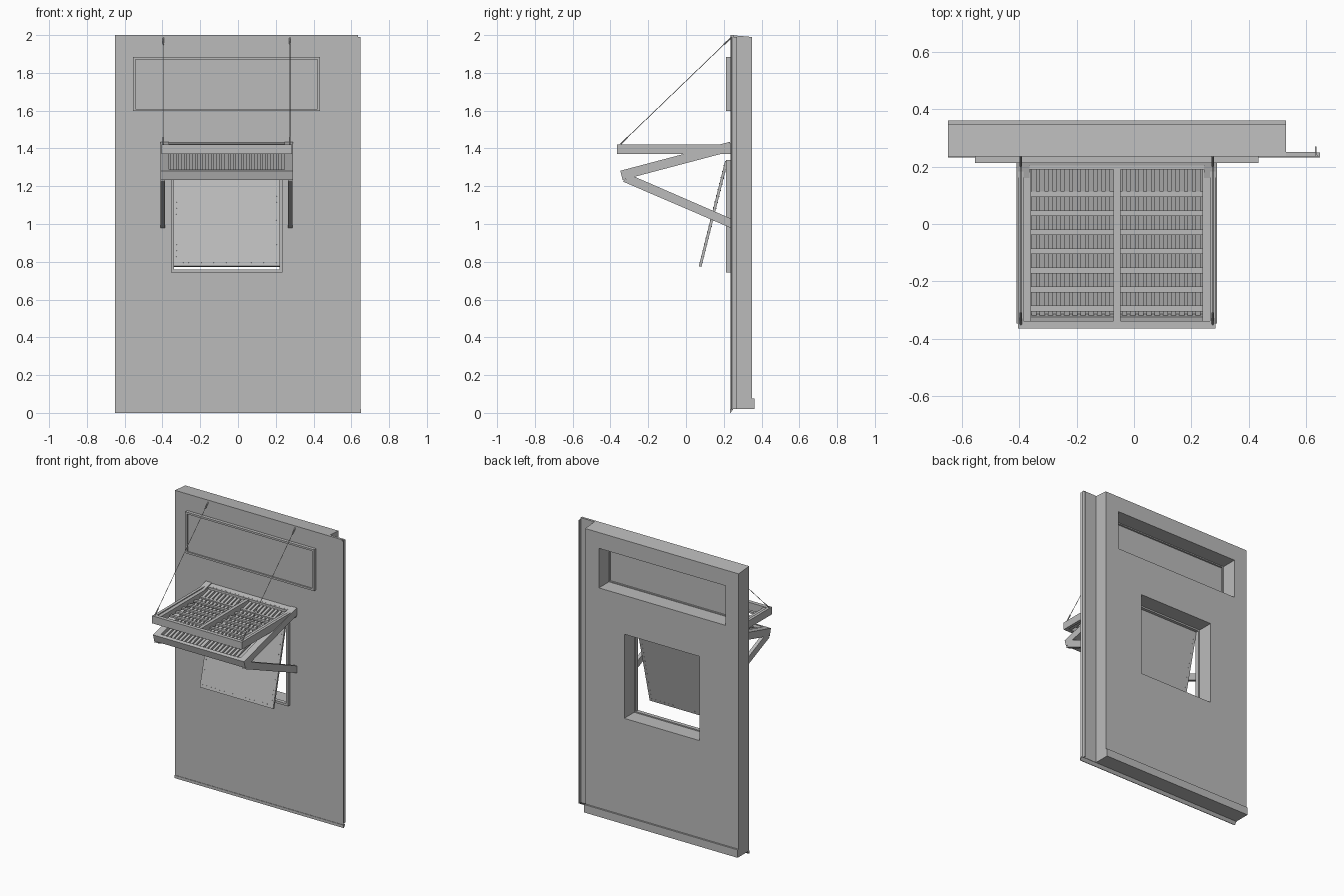
import bpy, bmesh, math
from mathutils import Matrix, Vector

if "Cube" in bpy.data.objects:
    bpy.data.objects.remove(bpy.data.objects["Cube"], do_unlink=True)

grey = bpy.data.materials.new("plain_grey")
grey.use_nodes = True
grey.diffuse_color = (0.5, 0.5, 0.5, 1)
grey.node_tree.nodes["Principled BSDF"].inputs["Base Color"].default_value = (0.5, 0.5, 0.5, 1)


def finish(name, bm):
    bmesh.ops.recalc_face_normals(bm, faces=bm.faces)
    mesh = bpy.data.meshes.new(name)
    bm.to_mesh(mesh)
    bm.free()
    mesh.materials.append(grey)
    obj = bpy.data.objects.new(name, mesh)
    bpy.context.collection.objects.link(obj)
    return obj


def boxes(name, spans, matrix=Matrix()):
    """One object from boxes given as (x0, x1, y0, y1, z0, z1)."""
    bm = bmesh.new()
    for x0, x1, y0, y1, z0, z1 in spans:
        place = Matrix.Translation(((x0 + x1) / 2, (y0 + y1) / 2, (z0 + z1) / 2))
        size = Matrix.Diagonal((x1 - x0, y1 - y0, z1 - z0, 1))
        bmesh.ops.create_cube(bm, size=1, matrix=matrix @ place @ size)
    return finish(name, bm)


def prism(name, outline, start, length, axis):
    """Extrude an outline along x (outline in y, z) or z (outline in x, y)."""
    bm = bmesh.new()
    if axis == "x":
        pts = [(start, a, b) for a, b in outline]
        move = Vector((length, 0, 0))
    else:
        pts = [(a, b, start) for a, b in outline]
        move = Vector((0, 0, length))
    face = bm.faces.new([bm.verts.new(p) for p in pts])
    out = bmesh.ops.extrude_face_region(bm, geom=[face])
    verts = [v for v in out["geom"] if isinstance(v, bmesh.types.BMVert)]
    bmesh.ops.translate(bm, vec=move, verts=verts)
    return finish(name, bm)


def rods(name, items, sides=8):
    """One object from rods given as (start, end, radius)."""
    bm = bmesh.new()
    for a, b, r in items:
        a, b = Vector(a), Vector(b)
        turn = (b - a).to_track_quat("Z", "Y").to_matrix().to_4x4()
        bmesh.ops.create_cone(bm, cap_ends=True, segments=sides, radius1=r, radius2=r,
                              depth=(b - a).length, matrix=Matrix.Translation((a + b) / 2) @ turn)
    return finish(name, bm)


def frame(x0, x1, z0, z1, y0, y1, w):
    return [(x0, x0 + w, y0, y1, z0, z1), (x1 - w, x1, y0, y1, z0, z1),
            (x0 + w, x1 - w, y0, y1, z0, z0 + w), (x0 + w, x1 - w, y0, y1, z1 - w, z1)]


# Wall panel with two window openings
wall = prism("wall_panel", [(0.235, 0.02), (0.35, 0.02), (0.35, 1.99), (0.235, 2.0)], -0.65, 1.18, "x")
cutter = boxes("opening_cutter", [(-0.55, 0.425, 0.1, 0.5, 1.605, 1.88),
                                  (-0.35, 0.23, 0.1, 0.5, 0.75, 1.335)])
cutter.hide_render = True
cut = wall.modifiers.new("openings", "BOOLEAN")
cut.object = cutter
cut.solver = "EXACT"
bpy.context.view_layer.objects.active = wall
bpy.ops.object.modifier_apply(modifier=cut.name)
bpy.data.objects.remove(cutter, do_unlink=True)

# Side flange with a hooked lip, rear skirting and bottom drip edge
boxes("side_flange", [(0.53, 0.635, 0.235, 0.252, 0.02, 2.0), (0.632, 0.637, 0.24, 0.27, 0.02, 1.99)])
prism("flange_lip", [(0.585, 0.245), (0.6, 0.235), (0.648, 0.235), (0.632, 0.246)], 0.02, 1.97, "z")
boxes("rear_skirting", [(-0.65, 0.53, 0.35, 0.362, 0.02, 0.075)])
prism("drip_edge", [(0.232, 0.0), (0.236, 0.0), (0.25, 0.02), (0.232, 0.02)], -0.65, 1.3, "x")

# Fixed upper window
boxes("upper_window_frame", frame(-0.555, 0.435, 1.597, 1.885, 0.213, 0.24, 0.013))
boxes("upper_window_pane", [(-0.542, 0.422, 0.222, 0.228, 1.61, 1.872)])

# Lower window frame and its tilted sash
boxes("lower_window_frame", frame(-0.355, 0.235, 0.742, 1.34, 0.213, 0.24, 0.016))
sash = Matrix.Translation((0, 0.214, 1.333)) @ Matrix.Rotation(math.radians(-14), 4, "X")
boxes("tilted_sash", [(-0.342, 0.222, -0.007, 0.007, -0.575, 0)], sash)
rivets = []
for i in range(17):
    t = i / 16
    spots = [(-0.325 + 0.53 * t, -0.555), (-0.325, -0.555 + 0.53 * t), (0.205, -0.555 + 0.53 * t)]
    rivets += [(sash @ Vector((x, -0.009, z)), sash @ Vector((x, 0.009, z)), 0.003) for x, z in spots]
rods("sash_rivets", rivets, 6)

# Upper awning: flat frame with stiles and cross slats
left, right, mid = -0.405, 0.285, -0.06
upper = [(left, right, -0.365, -0.338, 1.37, 1.422),
         (left + 0.02, right - 0.02, 0.19, 0.235, 1.37, 1.422),
         (mid - 0.012, mid + 0.012, -0.338, 0.19, 1.375, 1.418)]
for side, inward in ((left, 1), (right, -1)):
    a, b, c = side, side + inward * 0.02, side + inward * 0.045
    upper.append((min(a, b), max(a, b), -0.338, 0.235, 1.37, 1.422))
    upper.append((min(b, c), max(b, c), -0.338, 0.19, 1.375, 1.416))
boxes("upper_awning_frame", upper)
boxes("upper_awning_slats", [(left + 0.045, right - 0.045, y - 0.01, y + 0.01, 1.378, 1.39)
                             for y in [-0.295 + 0.0665 * i for i in range(7)]])

# Lower awning: sloping frame with lengthwise slats over a backing sheet
slope = Matrix.Translation((0, 0.232, 1.435)) @ Matrix.Rotation(math.radians(14.8), 4, "X")
left, right = -0.41, 0.29
boxes("lower_awning_frame", [(left, left + 0.045, -0.6, 0, -0.05, 0),
                             (right - 0.045, right, -0.6, 0, -0.05, 0),
                             (left + 0.045, right - 0.045, -0.6, -0.575, -0.05, 0),
                             (left + 0.045, right - 0.045, -0.03, 0, -0.05, -0.005),
                             (mid - 0.012, mid + 0.012, -0.575, -0.03, -0.045, -0.008)], slope)
boxes("lower_awning_sheet", [(left + 0.045, right - 0.045, -0.575, -0.03, -0.045, -0.038)], slope)
slats = []
for i in range(10):
    for start in (left + 0.052, mid + 0.018):
        x = start + 0.0285 * i
        slats.append((x, x + 0.018, -0.575, -0.03, -0.038, -0.016))
boxes("lower_awning_slats", slats, slope)

# Support arms and stay cables, one on each side
for label, arm_x, cable_x in (("right", -0.41, -0.395), ("left", 0.265, 0.275)):
    prism(label + "_support_arm", [(-0.335, 1.225), (-0.29, 1.258), (0.235, 1.03), (0.235, 0.98)],
          arm_x, 0.024, "x")
    low, high = Vector((cable_x, -0.35, 1.42)), Vector((cable_x, 0.237, 1.985))
    rods(label + "_stay_cable", [(low, high, 0.0018),
                                 (low, low.lerp(high, 0.07), 0.004),
                                 (low.lerp(high, 0.94), high, 0.004)])
